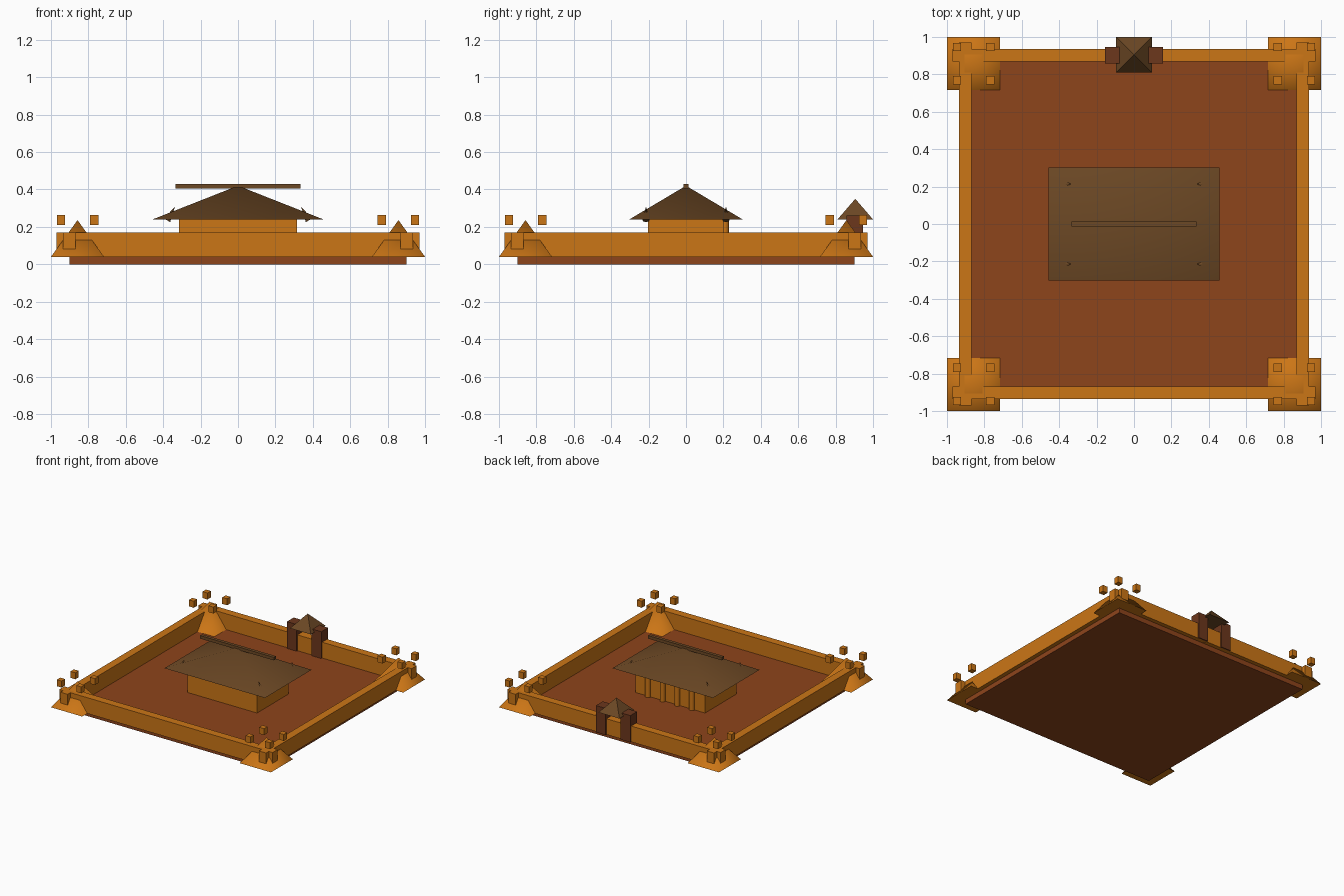
import bpy, bmesh, math
from mathutils import Matrix, Vector

if "Cube" in bpy.data.objects:
    bpy.data.objects.remove(bpy.data.objects["Cube"])


def material(name, rgb):
    m = bpy.data.materials.new(name)
    m.diffuse_color = (*rgb, 1)
    m.use_nodes = True
    m.node_tree.nodes["Principled BSDF"].inputs["Base Color"].default_value = m.diffuse_color
    return m


EARTH = material("earth_red", (0.27, 0.058, 0.011))
OCHRE = material("ochre", (0.60, 0.18, 0.008))
TIMBER = material("dark_timber", (0.15, 0.065, 0.018))
GATE = material("gate_wood", (0.15, 0.038, 0.012))


def finish(bm, name, mat):
    me = bpy.data.meshes.new(name)
    bm.to_mesh(me)
    bm.free()
    me.materials.append(mat)
    ob = bpy.data.objects.new(name, me)
    bpy.context.collection.objects.link(ob)
    return ob


def box(name, center, size, mat):
    bm = bmesh.new()
    bmesh.ops.create_cube(bm, size=1, matrix=Matrix.Translation(center) @ Matrix.Diagonal((*size, 1)))
    return finish(bm, name, mat)


def cone(name, sides, r1, r2, height, matrix, mat):
    """Cone or cylinder centred on its own middle; soft sides, sharp caps."""
    bm = bmesh.new()
    bmesh.ops.create_cone(bm, cap_ends=True, segments=sides, radius1=r1, radius2=r2, depth=height)
    if r2 == 0:
        bmesh.ops.remove_doubles(bm, verts=bm.verts, dist=1e-5)
    bm.normal_update()
    for f in bm.faces:
        f.smooth = abs(f.normal.z) < 0.99
        if not f.smooth:
            for e in f.edges:
                e.smooth = False
    bm.transform(matrix)
    return finish(bm, name, mat)


def pyramid(name, x, y, z0, z1, hx, hy, mat):
    m = (Matrix.Translation((x, y, (z0 + z1) / 2)) @ Matrix.Diagonal((hx, hy, 1, 1))
         @ Matrix.Rotation(math.pi / 4, 4, 'Z'))
    return cone(name, 4, math.sqrt(2), 0, z1 - z0, m, mat)


# Ground platform
box("platform", (0, 0, 0.02), (1.8, 1.8, 0.04), EARTH)

# Perimeter walls, crossing at the corners
for s in (-1, 1):
    box("side_wall", (s * 0.902, 0, 0.105), (0.065, 1.94, 0.13), OCHRE)
    box("end_wall", (0, s * 0.902, 0.105), (1.94, 0.065, 0.13), OCHRE)

# Corner towers with four raised merlons each
for sx in (-1, 1):
    for sy in (-1, 1):
        cx, cy = sx * 0.858, sy * 0.858
        pyramid("corner_tower", cx, cy, 0.04, 0.236, 0.142, 0.142, OCHRE)
        for dx in (-1, 1):
            for dy in (-1, 1):
                box("merlon", (cx + dx * 0.089, cy + dy * 0.089, 0.237), (0.044, 0.044, 0.053), OCHRE)

# Central hall with columns facing the gate
box("hall", (0, 0, 0.14), (0.63, 0.405, 0.20), OCHRE)
for i in range(4):
    m = Matrix.Translation(((i - 1.5) * 0.133, 0.208, 0.14))
    cone("hall_column", 8, 0.022, 0.022, 0.20, m, OCHRE)

# Hall roof, ridge beam and tilted corner finials
pyramid("hall_roof", 0, 0, 0.24, 0.42, 0.457, 0.303, TIMBER)
box("ridge_beam", (0, 0, 0.418), (0.67, 0.027, 0.025), TIMBER)
for sx in (-1, 1):
    for sy in (-1, 1):
        m = Matrix.Translation((sx * 0.358, sy * 0.214, 0.272)) @ Matrix.Rotation(-sx * math.radians(30), 4, 'Y')
        cone("roof_finial", 8, 0.019, 0, 0.085, m, TIMBER)

# Gate posts and gate roof
for s in (-1, 1):
    box("gate_post", (s * 0.112, 0.902, 0.15), (0.088, 0.088, 0.22), GATE)
pyramid("gate_roof", 0, 0.905, 0.24, 0.35, 0.095, 0.095, TIMBER)
